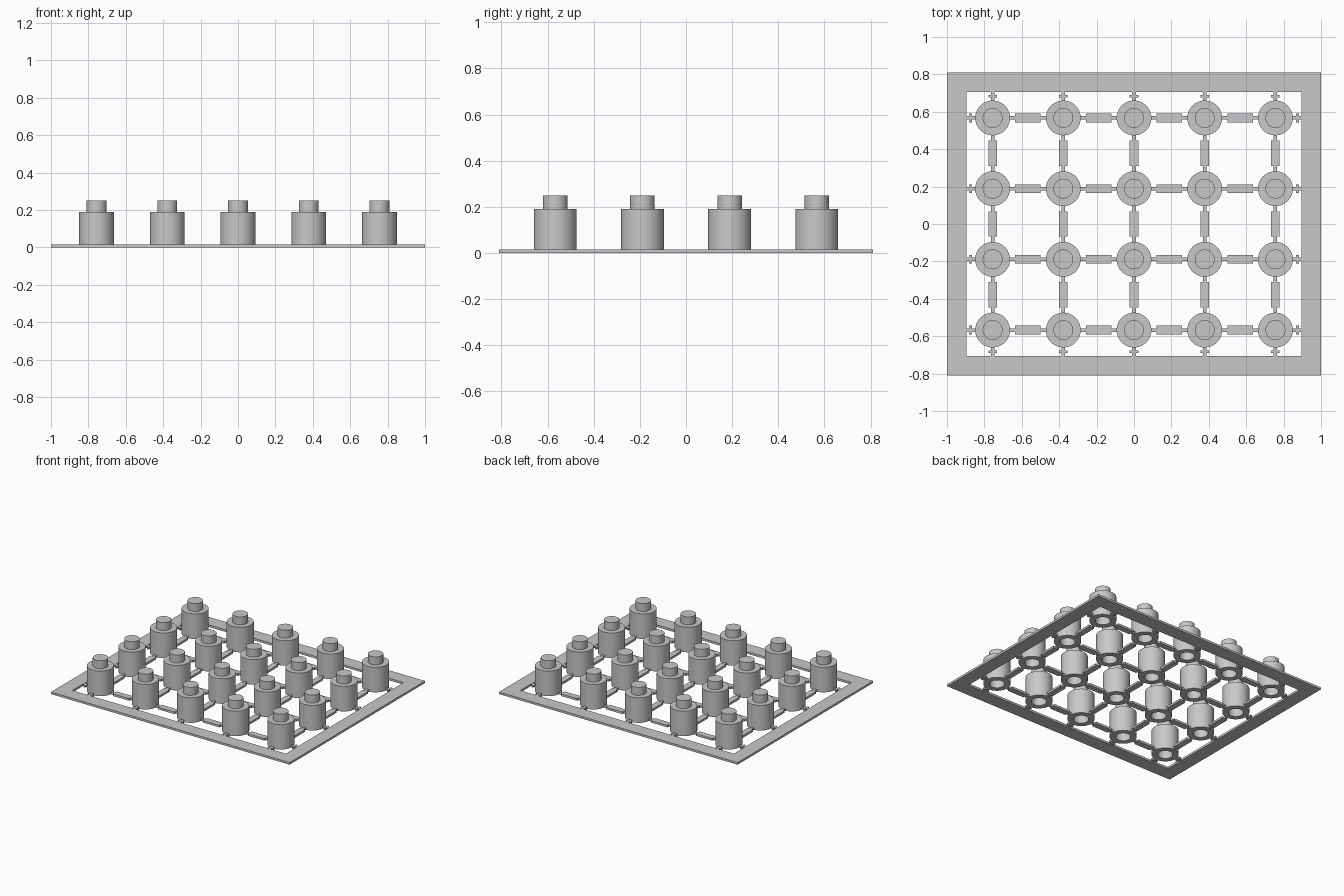
import bpy, bmesh, math
from mathutils import Matrix, Vector

if "Cube" in bpy.data.objects:
    bpy.data.objects.remove(bpy.data.objects["Cube"])

PITCH = 0.378
XS = [(i - 2) * PITCH for i in range(5)]
YS = [(j - 1.5) * PITCH for j in range(4)]
T = 0.016                      # sheet thickness
OUTER, INNER = (1.0, 0.81), (0.895, 0.705)
CUP_R, KNOB_R, HOLE_R = 0.093, 0.053, 0.052

grey = bpy.data.materials.new("plastic grey")
grey.diffuse_color = (0.58, 0.58, 0.58, 1)
grey.use_nodes = True
grey.node_tree.nodes["Principled BSDF"].inputs["Base Color"].default_value = grey.diffuse_color


def finish(bm, name, smooth=False):
    bmesh.ops.recalc_face_normals(bm, faces=bm.faces)
    me = bpy.data.meshes.new(name)
    bm.to_mesh(me)
    bm.free()
    me.materials.append(grey)
    ob = bpy.data.objects.new(name, me)
    bpy.context.collection.objects.link(ob)
    if smooth:
        bpy.ops.object.select_all(action='DESELECT')
        ob.select_set(True)
        bpy.context.view_layer.objects.active = ob
        bpy.ops.object.shade_smooth_by_angle(angle=math.radians(35))
    return ob


def box(bm, cx, cy, lx, ly):
    """Flat bar of the sheet, standing on the ground."""
    m = Matrix.Translation((cx, cy, T / 2)) @ Matrix.Diagonal((lx, ly, T, 1))
    bmesh.ops.create_cube(bm, size=1, matrix=m)


# Rectangular frame
bm = bmesh.new()
loops = []
for (hx, hy) in (OUTER, INNER):
    for z in (0, T):
        loops.append([bm.verts.new((sx * hx, sy * hy, z))
                      for sx, sy in ((-1, -1), (1, -1), (1, 1), (-1, 1))])
ob_, ot, ib, it = loops
for a, b in ((ob_, ot), (ot, it), (it, ib), (ib, ob_)):
    for k in range(4):
        n = (k + 1) % 4
        bm.faces.new((a[k], a[n], b[n], b[k]))
finish(bm, "frame")


# Connecting bars, wide pads between cups and small tabs beside the frame
def strips(name, along, across, half, vertical):
    bm = bmesh.new()

    def bar(u, v, lu, lv):
        box(bm, *((v, u, lv, lu) if vertical else (u, v, lu, lv)))

    reach = CUP_R - 0.015
    for v in across:
        for a, b in zip(along, along[1:]):
            mid = (a + b) / 2
            bar(mid, v, PITCH - 2 * reach, 0.019)
            bar(mid, v, 0.136, 0.046)
        for s in (-1, 1):
            start = along[-1] + reach
            bar(s * (start + half) / 2, v, half - start, 0.019)
            bar(s * (half - 0.021), v, 0.014, 0.046)
    finish(bm, name)


strips("row_connectors", XS, YS, INNER[0], False)
strips("column_connectors", YS, XS, INNER[1], True)

# Stepped round cup with a knob on top and a blind hole underneath
profile = [(0, 0.19), (HOLE_R, 0.19), (HOLE_R, 0), (CUP_R, 0),
           (CUP_R, 0.19), (KNOB_R, 0.19), (KNOB_R, 0.25), (0, 0.25)]
# keep the cavity roof below the shoulder so the wall stays solid
profile[0], profile[1] = (0, 0.17), (HOLE_R, 0.17)
bm = bmesh.new()
vs = [bm.verts.new((r, 0, z)) for r, z in profile]
es = [bm.edges.new(p) for p in zip(vs, vs[1:])]
bmesh.ops.spin(bm, geom=vs + es, cent=(0, 0, 0), axis=(0, 0, 1),
               angle=2 * math.pi, steps=48)
bmesh.ops.remove_doubles(bm, verts=bm.verts, dist=0.0005)
cup = finish(bm, "cup", smooth=True)
cup.location = (XS[0], YS[0], 0)

# Grid of cups
for y in YS:
    for x in XS:
        if (x, y) != (XS[0], YS[0]):
            c = bpy.data.objects.new("cup", cup.data)
            c.location = Vector((x, y, 0))
            bpy.context.collection.objects.link(c)
